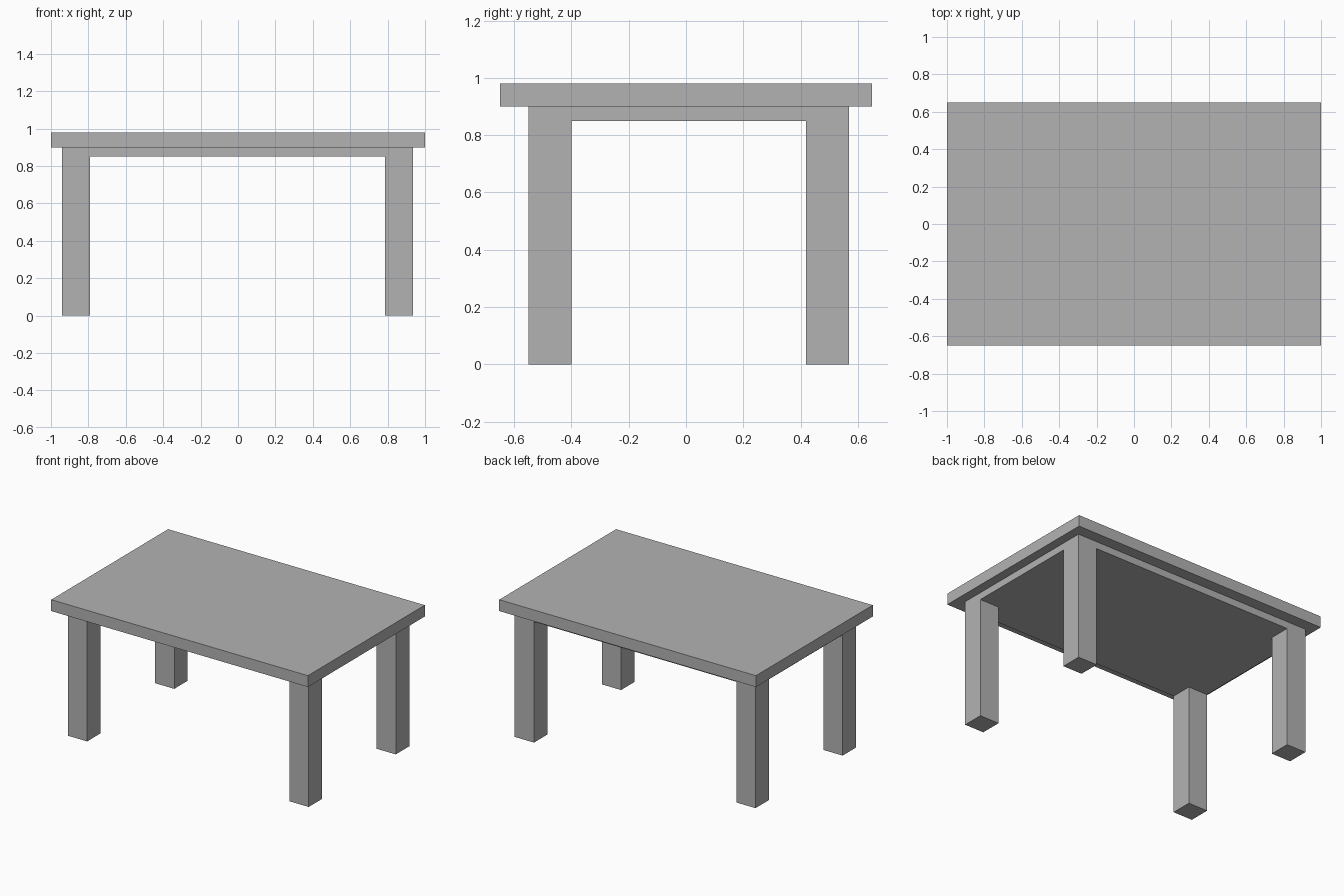
import bpy
import bmesh

cube = bpy.data.objects.get("Cube")
if cube:
    bpy.data.objects.remove(cube, do_unlink=True)

grey = bpy.data.materials.new("plain grey")
grey.use_nodes = True
colour = (0.45, 0.45, 0.45, 1)
grey.diffuse_color = colour
grey.node_tree.nodes["Principled BSDF"].inputs["Base Color"].default_value = colour


def add_object(name, bm):
    mesh = bpy.data.meshes.new(name)
    bmesh.ops.recalc_face_normals(bm, faces=bm.faces)
    bm.to_mesh(mesh)
    bm.free()
    mesh.materials.append(grey)
    obj = bpy.data.objects.new(name, mesh)
    bpy.context.collection.objects.link(obj)
    return obj


# Table top
bm = bmesh.new()
bmesh.ops.create_cube(bm, size=1)
bmesh.ops.scale(bm, vec=(2, 1.3, 0.08), verts=bm.verts)
bmesh.ops.translate(bm, vec=(0, 0, 0.94), verts=bm.verts)
add_object("table_top", bm)

# Under-slab and legs in one piece: corners of a 3 x 3 grid are drawn down
xs = (-0.94, -0.79, 0.786, 0.936)
ys = (-0.55, -0.40, 0.419, 0.569)
slab_top, slab_bottom = 0.90, 0.85
bm = bmesh.new()
grid = [[bm.verts.new((x, y, slab_top)) for y in ys] for x in xs]
cells = {}
for i in range(3):
    for j in range(3):
        cells[i, j] = bm.faces.new((grid[i][j], grid[i + 1][j],
                                    grid[i + 1][j + 1], grid[i][j + 1]))


def extrude_down(faces, depth, keep):
    result = bmesh.ops.extrude_face_region(bm, geom=faces, use_keep_orig=keep)
    verts = [g for g in result["geom"] if isinstance(g, bmesh.types.BMVert)]
    bmesh.ops.translate(bm, vec=(0, 0, -depth), verts=verts)
    return [g for g in result["geom"] if isinstance(g, bmesh.types.BMFace)]


bottom = extrude_down(list(cells.values()), slab_top - slab_bottom, True)
for face in bottom:
    centre = face.calc_center_median()
    if abs(centre.x) > 0.8 and abs(centre.y) > 0.4:
        extrude_down([face], slab_bottom, False)
        if face.is_valid:
            bmesh.ops.delete(bm, geom=[face], context='FACES_ONLY')
add_object("legs_and_frame", bm)
